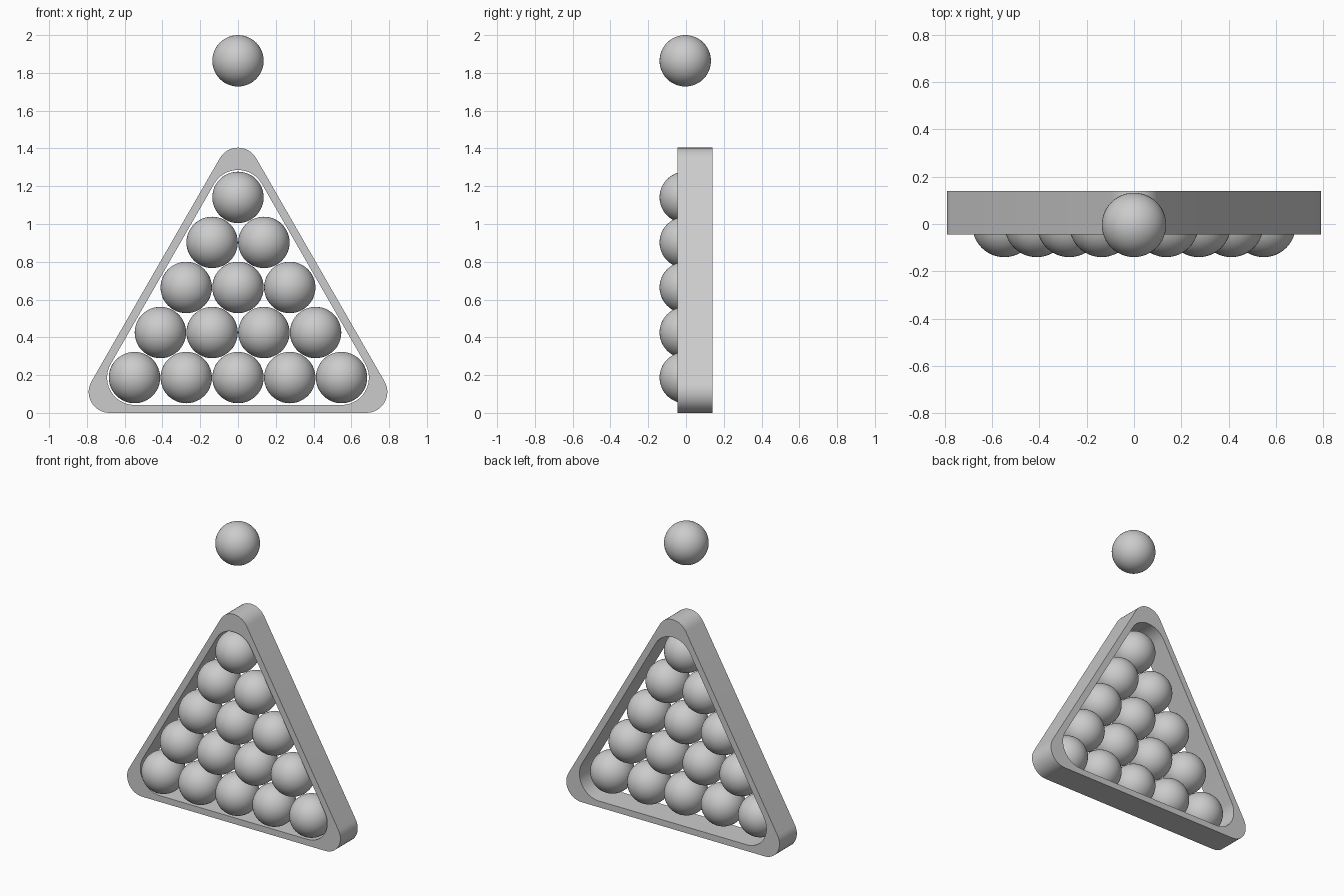
import bpy, bmesh
from math import sin, cos, pi, sqrt

if "Cube" in bpy.data.objects:
    bpy.data.objects.remove(bpy.data.objects["Cube"])

R = 0.136            # ball radius
PITCH = 0.274        # ball spacing
ROW = 0.2385         # row height
Z0 = 0.187           # height of the bottom row
Y_BALL = -0.004
Y_FRONT, Y_BACK = -0.045, 0.139


def finish(bm, name, angle):
    bmesh.ops.recalc_face_normals(bm, faces=bm.faces)
    mesh = bpy.data.meshes.new(name)
    bm.to_mesh(mesh)
    bm.free()
    obj = bpy.data.objects.new(name, mesh)
    bpy.context.collection.objects.link(obj)
    bpy.ops.object.select_all(action='DESELECT')
    bpy.context.view_layer.objects.active = obj
    obj.select_set(True)
    bpy.ops.object.shade_smooth_by_angle(angle=angle)
    return obj


def ball(name, x, z):
    bm = bmesh.new()
    bmesh.ops.create_uvsphere(bm, u_segments=48, v_segments=24, radius=R)
    finish(bm, name, pi).location = (x, Y_BALL, z)


def rounded_triangle(half, low, high, radius, steps=14):
    """Outline in x/z whose three corners are arcs around the given centres."""
    pts = []
    for cx, cz, start in ((half, low, -90), (0, high, 30), (-half, low, 150)):
        for i in range(steps + 1):
            a = (start + 120 * i / steps) * pi / 180
            pts.append((cx + radius * cos(a), cz + radius * sin(a)))
    return pts


# Racked balls, five rows
for row in range(5):
    count = 5 - row
    for i in range(count):
        ball(f"rack_ball_{row + 1}_{i + 1}", (i - (count - 1) / 2) * PITCH, Z0 + row * ROW)

# Loose ball above the rack
ball("cue_ball", 0, 2 - R)

# Triangular rack: inner wall hugs the corner balls, outer wall has thicker corners
r_out = 0.111
grow = Z0 - r_out
outer = rounded_triangle(2 * PITCH + grow * sqrt(3), r_out, Z0 + 4 * ROW + 2 * grow, r_out)
inner = rounded_triangle(2 * PITCH, Z0, Z0 + 4 * ROW, 0.145)

bm = bmesh.new()
rings = [[bm.verts.new((x, y, z)) for x, z in outline]
         for outline, y in ((outer, Y_FRONT), (outer, Y_BACK), (inner, Y_BACK), (inner, Y_FRONT))]
n = len(outer)
for k in range(4):
    a, b = rings[k], rings[(k + 1) % 4]
    for i in range(n):
        j = (i + 1) % n
        bm.faces.new((a[i], a[j], b[j], b[i]))
finish(bm, "triangle_rack", 0.6)
